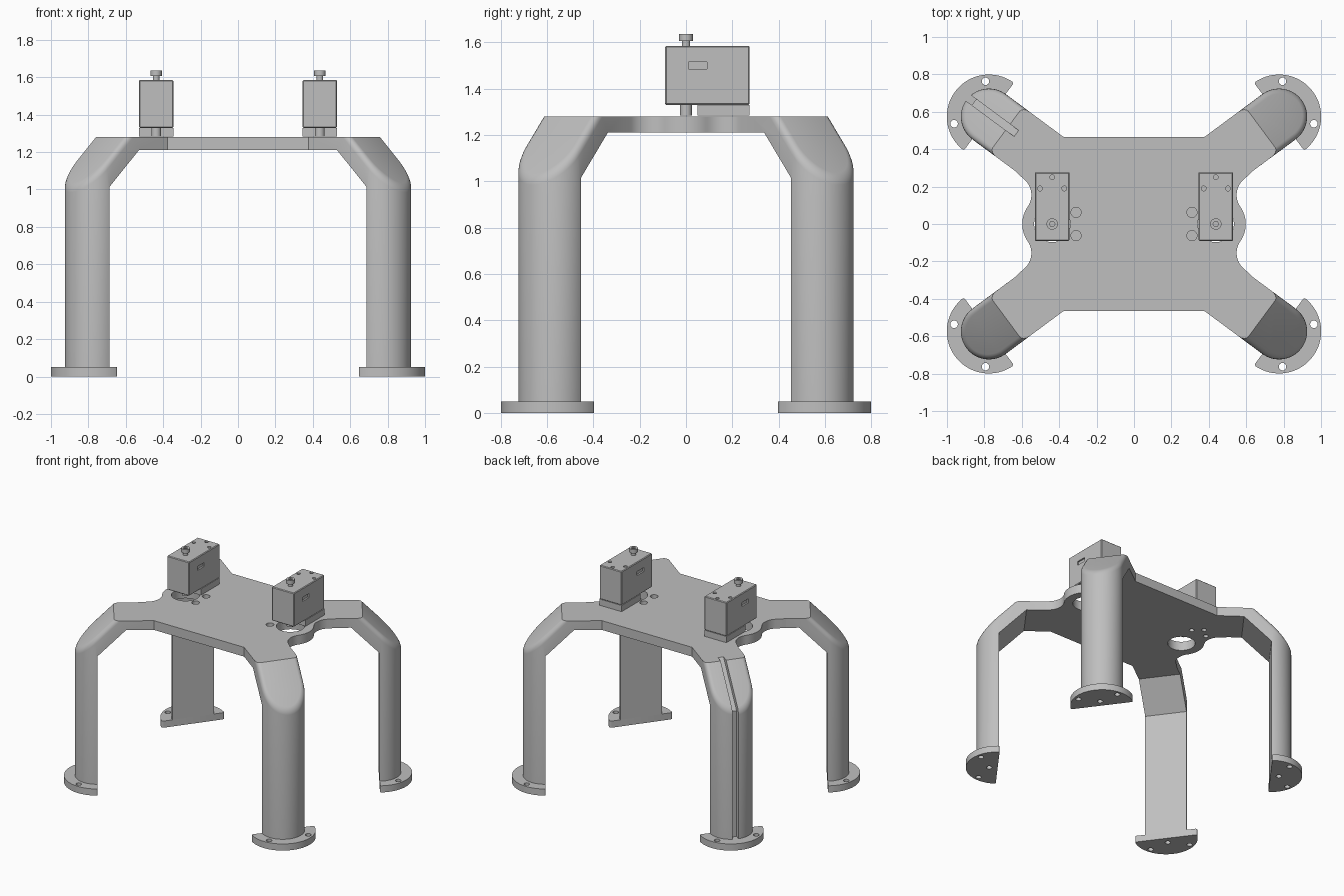
import bpy, bmesh, math
from mathutils import Matrix, Vector

old = bpy.data.objects.get("Cube")
if old:
    bpy.data.objects.remove(old, do_unlink=True)

# Single grey metal
GREY = (0.52, 0.52, 0.52, 1)
metal = bpy.data.materials.new("grey_metal")
metal.use_nodes = True
metal.diffuse_color = GREY
metal.node_tree.nodes["Principled BSDF"].inputs["Base Color"].default_value = GREY

ANGLE = math.radians(36.5)     # direction of the first arm
REACH = 0.965                  # distance of leg axis from the centre
HALF = 0.15                    # half width of arm and leg
TOP, UNDER = 1.28, 1.21        # plate faces
FOOT = 0.05
SLOPE = 2.13                   # reach + height on the sloped shoulder
MOTOR_X = 0.4375


def add(name, bm):
    bmesh.ops.recalc_face_normals(bm, faces=bm.faces)
    mesh = bpy.data.meshes.new(name)
    bm.to_mesh(mesh)
    bm.free()
    mesh.materials.append(metal)
    obj = bpy.data.objects.new(name, mesh)
    bpy.context.collection.objects.link(obj)
    return obj


def prism(bm, points, lo, hi, side=False):
    """Extrude an outline along z, or along y when side is set."""
    place = (lambda a, b, h: (a, h, b)) if side else (lambda a, b, h: (a, b, h))
    base = bm.faces.new([bm.verts.new(place(a, b, lo)) for a, b in points])
    moved = bmesh.ops.extrude_face_region(bm, geom=[base])["geom"]
    verts = [v for v in moved if isinstance(v, bmesh.types.BMVert)]
    bmesh.ops.translate(bm, verts=verts, vec=Vector(place(0, 0, hi - lo)))


def solid(name, points, lo, hi, side=False):
    bm = bmesh.new()
    prism(bm, points, lo, hi, side)
    return add(name, bm)


def arc(cx, cy, r, start, end, n):
    angles = [math.radians(start + (end - start) * i / n) for i in range(n + 1)]
    return [(cx + r * math.cos(a), cy + r * math.sin(a)) for a in angles]


def rods(name, items):
    """Upright cylinders given as x, y, radius, bottom, top."""
    bm = bmesh.new()
    for x, y, r, lo, hi in items:
        prism(bm, arc(x, y, r, 0, 360, 32)[:-1], lo, hi)
    return add(name, bm)


def box(bm, x, y, z):
    prism(bm, [(x[0], y[0]), (x[1], y[0]), (x[1], y[1]), (x[0], y[1])], *z)


def combine(obj, other, operation):
    mod = obj.modifiers.new("cut", "BOOLEAN")
    mod.operation, mod.object, mod.solver = operation, other, "EXACT"
    graph = bpy.context.evaluated_depsgraph_get()
    mesh = bpy.data.meshes.new_from_object(obj.evaluated_get(graph))
    obj.modifiers.clear()
    obj.data = mesh
    bpy.data.objects.remove(other, do_unlink=True)


def edit(obj, action):
    bm = bmesh.new()
    bm.from_mesh(obj.data)
    action(bm)
    bm.to_mesh(obj.data)
    bm.free()


def bevel(bm, edges, offset, segments):
    bmesh.ops.bevel(bm, geom=edges, offset=offset, segments=segments,
                    profile=0.5, affect="EDGES", clamp_overlap=False)


# Arm and half-round leg: side profile intersected with a rounded plan
def make_leg():
    bend = 0.195
    profile = [(0.5, UNDER), (REACH - bend, UNDER), (REACH, UNDER - bend),
               (REACH, FOOT), (1.2, FOOT), (1.2, SLOPE - 1.2),
               (SLOPE - TOP, TOP), (0.5, TOP)]
    leg = solid("leg", profile, -0.3, 0.3, side=True)
    plan = [(0.4, -HALF)] + arc(REACH, 0, HALF, -90, 90, 32) + [(0.4, HALF)]
    combine(leg, solid("plan_cutter", plan, -0.2, 1.5), "INTERSECT")

    def soften(bm):
        on_slope = lambda v: abs(v.co.x + v.co.z - SLOPE) < 0.001
        rim = [e for e in bm.edges if all(on_slope(v) for v in e.verts)
               and min(v.co.z for v in e.verts) < TOP - 0.001]
        bevel(bm, rim, 0.03, 4)
    edit(leg, soften)
    return leg


# Deck plate: one quadrant outline mirrored round
def arm_point(d, p):
    c, s = math.cos(ANGLE), math.sin(ANGLE)
    return (d * c - p * s, d * s + p * c)


DECK_Y = 0.465
inner = (DECK_Y - HALF * math.cos(ANGLE)) / math.sin(ANGLE)
bulge = arc(MOTOR_X, 0, 0.16, 0, 35, 8)
fillet = arc(0.6587, 0.155, 0.11, 215, 126.5, 12)
quad = bulge + fillet[1:] + [arm_point(0.68, -HALF), arm_point(0.68, HALF),
                             arm_point(inner, HALF)]
right = [(x, -y) for x, y in reversed(quad[1:])] + quad
outline = right + [(-x, y) for x, y in reversed(right)]
frame = solid("frame", outline, UNDER, TOP)

# Join the four legs to the deck; the back right one carries a cable groove
for turn in (ANGLE, math.pi - ANGLE, math.pi + ANGLE, -ANGLE):
    leg = make_leg()
    if turn == math.pi - ANGLE:
        depth = 0.04
        start = SLOPE - depth * math.sqrt(2)
        wall = REACH + HALF - depth
        path = [(start - 1.3, 1.3), (wall, start - wall), (wall, FOOT - 0.01),
                (1.3, FOOT - 0.01), (1.3, 1.3)]
        combine(leg, solid("groove_cutter", path, -0.035, 0.005, side=True), "DIFFERENCE")
    leg.data.transform(Matrix.Rotation(turn, 4, "Z"))
    combine(frame, leg, "UNION")

# Motor openings, fixing holes and blind screw holes in the deck
holes = []
screws = [(0, 0.25), (-0.065, 0.19), (0.065, 0.19)]
for s in (-1, 1):
    holes.append((s * MOTOR_X, 0, 0.097, 1.1, 1.4))
    holes += [(s * MOTOR_X + x, y, 0.018, 1.1, 1.4) for x, y in screws]
    holes += [(s * 0.31, y, 0.027, TOP - 0.03, 1.4) for y in (-0.062, 0.062)]
combine(frame, rods("deck_cutter", holes), "DIFFERENCE")


def tidy(bm):
    bmesh.ops.remove_doubles(bm, verts=bm.verts, dist=0.0001)
    bmesh.ops.dissolve_limit(bm, angle_limit=math.radians(0.5),
                             verts=bm.verts, edges=bm.edges)


edit(frame, tidy)
parts = [frame]

# Half-disc feet with bolt holes
for name, turn in (("back_left_foot", ANGLE), ("back_right_foot", math.pi - ANGLE),
                   ("front_right_foot", math.pi + ANGLE), ("front_left_foot", -ANGLE)):
    foot = solid(name, arc(REACH, 0, 0.225, -90, 90, 48), 0, FOOT)

    def round_ends(bm):
        ends = [e for e in bm.edges if all(abs(v.co.x - REACH) < 0.001 for v in e.verts)
                and abs(e.verts[0].co.z - e.verts[1].co.z) > 0.01]
        bevel(bm, ends, 0.012, 4)
    edit(foot, round_ends)
    bolts = [(REACH + 0.06, 0, 0.02, -0.1, 0.1)]
    for x, y in arc(REACH, 0, 0.19, -48, 48, 1):
        bolts.append((x, y, 0.02, -0.1, 0.1))
    combine(foot, rods("bolt_cutter", bolts), "DIFFERENCE")
    foot.data.transform(Matrix.Rotation(turn, 4, "Z"))
    parts.append(foot)

# Motors: housing on a short base, with a shaft and a knob
W, Y0, Y1, SEAM, LID = 0.0925, -0.09, 0.275, 1.33, 1.585
for s, label in ((-1, "right"), (1, "left")):
    cx = s * MOTOR_X
    bm = bmesh.new()
    box(bm, (cx - W, cx + W), (Y0, Y1), (SEAM, LID))
    bevel(bm, bm.edges[:], 0.005, 1)
    housing = add(label + "_motor_housing", bm)

    bm = bmesh.new()
    for side in (-W, W):
        box(bm, (cx + side - 0.012, cx + side + 0.012), (0.01, 0.09), (1.485, 1.515))
    for x, y in screws:
        prism(bm, arc(cx + x, y, 0.013, 0, 360, 24)[:-1], LID - 0.02, LID + 0.1)
    combine(housing, add("motor_cutter", bm), "DIFFERENCE")

    bm = bmesh.new()
    box(bm, (cx - W, cx + W), (0.05, Y1), (TOP + 0.003, SEAM))
    base = add(label + "_motor_base", bm)
    shaft = rods(label + "_motor_shaft", [(cx, 0, 0.026, TOP + 0.003, SEAM + 0.01)])
    stem = rods(label + "_knob_stem", [(cx, 0, 0.018, LID - 0.01, 1.61)])
    knob = rods(label + "_knob", [(cx, 0, 0.03, 1.606, 1.635)])
    socket = solid("socket_cutter", arc(cx, 0, 0.015, 0, 360, 6)[:-1], 1.615, 1.7)
    combine(knob, socket, "DIFFERENCE")
    parts += [housing, base, shaft, stem, knob]

# Smooth the round surfaces, keep the edges crisp
bpy.ops.object.select_all(action="DESELECT")
for obj in parts:
    obj.select_set(True)
bpy.context.view_layer.objects.active = frame
bpy.ops.object.shade_smooth_by_angle(angle=math.radians(30))
